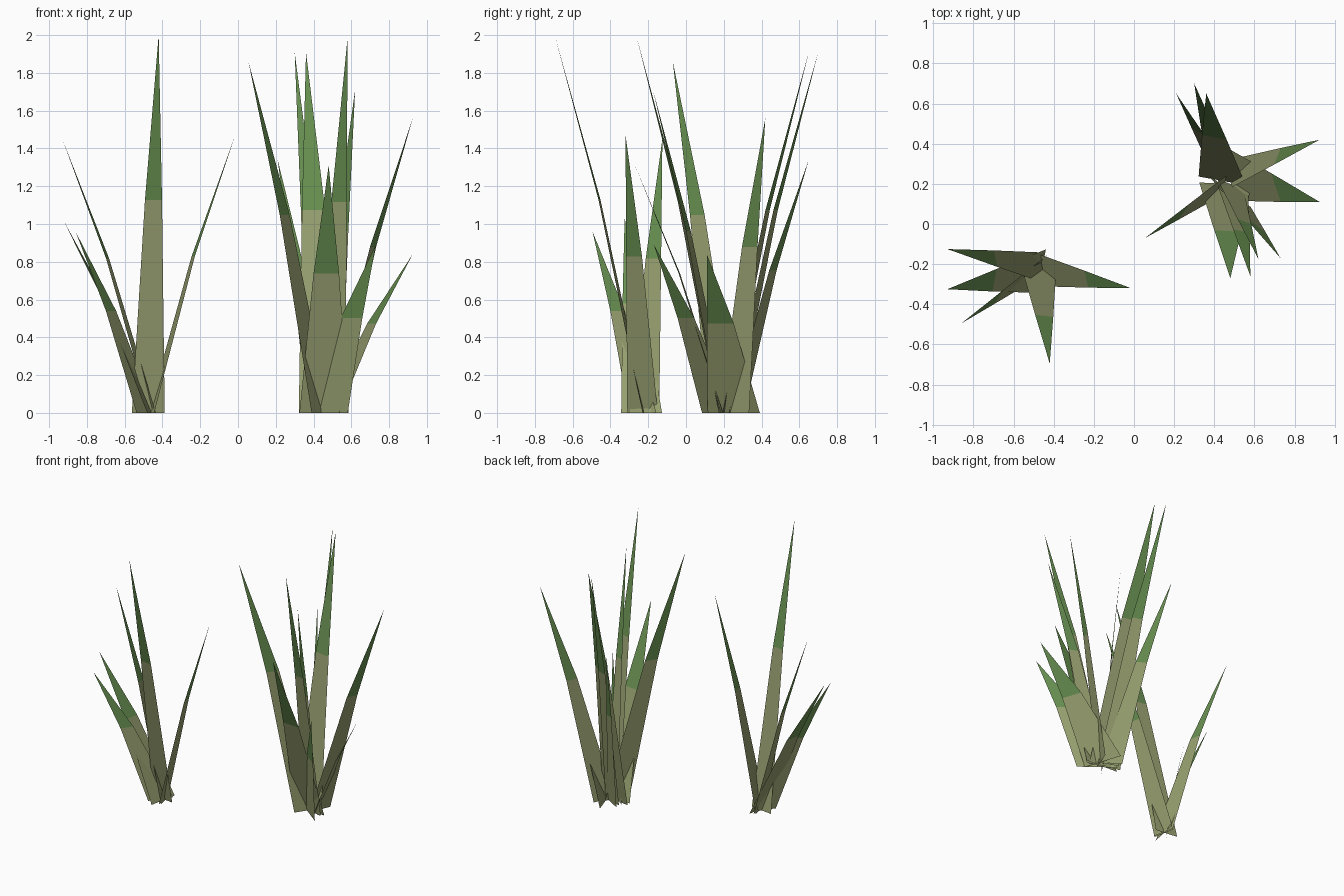
import bpy
import bmesh
from mathutils import Vector

cube = bpy.data.objects.get("Cube")
if cube:
    bpy.data.objects.remove(cube)


def make_material(name, rgb):
    mat = bpy.data.materials.new(name)
    mat.use_nodes = True
    mat.diffuse_color = (*rgb, 1)
    mat.node_tree.nodes["Principled BSDF"].inputs["Base Color"].default_value = (*rgb, 1)
    return mat


STEM = make_material("olive stem", (0.305, 0.345, 0.16))
LEAF = make_material("leaf green", (0.135, 0.27, 0.08))

BEND_HEIGHT = 0.563   # share of the height where the blade bends
BEND_REACH = 0.5      # share of the sideways reach at the bend
BEND_WIDTH = 0.52     # share of the base width at the bend


def blade(name, base, tip, width):
    """Flat grass blade: a tapering lower strip and a pointed green end."""
    foot = Vector((*base, 0))
    point = Vector(tip)
    reach = Vector((point.x - foot.x, point.y - foot.y, 0))
    # The blade is twisted: its width runs along the mirrored normal of its lean
    side = Vector((reach.y, reach.x, 0)).normalized() * width / 2
    bend = foot + reach * BEND_REACH + Vector((0, 0, point.z * BEND_HEIGHT))

    bm = bmesh.new()
    a, b = bm.verts.new(foot + side), bm.verts.new(foot - side)
    c, d = bm.verts.new(bend - side * BEND_WIDTH), bm.verts.new(bend + side * BEND_WIDTH)
    e = bm.verts.new(point)
    bm.faces.new((a, b, c, d)).material_index = 0
    bm.faces.new((d, c, e)).material_index = 1

    mesh = bpy.data.meshes.new(name)
    bm.to_mesh(mesh)
    bm.free()
    mesh.materials.append(STEM)
    mesh.materials.append(LEAF)
    obj = bpy.data.objects.new(name, mesh)
    bpy.context.collection.objects.link(obj)


# Each blade: base centre, tip, base width
small_tuft = [
    ((-0.475, -0.22), (-0.42, -0.695, 2.0), 0.175),
    ((-0.46, -0.23), (-0.015, -0.32, 1.47), 0.165),
    ((-0.45, -0.22), (-0.93, -0.125, 1.45), 0.16),
    ((-0.46, -0.235), (-0.93, -0.325, 1.03), 0.22),
    ((-0.485, -0.23), (-0.86, -0.495, 0.96), 0.18),
]
large_tuft = [
    ((0.44, 0.19), (0.055, -0.07, 1.86), 0.18),
    ((0.43, 0.27), (0.21, 0.65, 1.34), 0.15),
    ((0.44, 0.25), (0.30, 0.70, 1.91), 0.15),
    ((0.44, 0.215), (0.36, 0.65, 1.91), 0.24),
    ((0.505, 0.255), (0.925, 0.42, 1.56), 0.17),
    ((0.49, 0.253), (0.925, 0.11, 0.84), 0.29),
    ((0.47, 0.17), (0.73, -0.17, 0.89), 0.28),
    ((0.48, 0.20), (0.62, -0.175, 1.71), 0.14),
    ((0.49, 0.19), (0.58, -0.26, 1.985), 0.16),
    ((0.455, 0.20), (0.48, -0.27, 1.31), 0.26),
]

for tuft, blades in (("small_tuft", small_tuft), ("large_tuft", large_tuft)):
    for i, (base, tip, width) in enumerate(blades, 1):
        blade(f"{tuft}_blade_{i}", base, tip, width)
